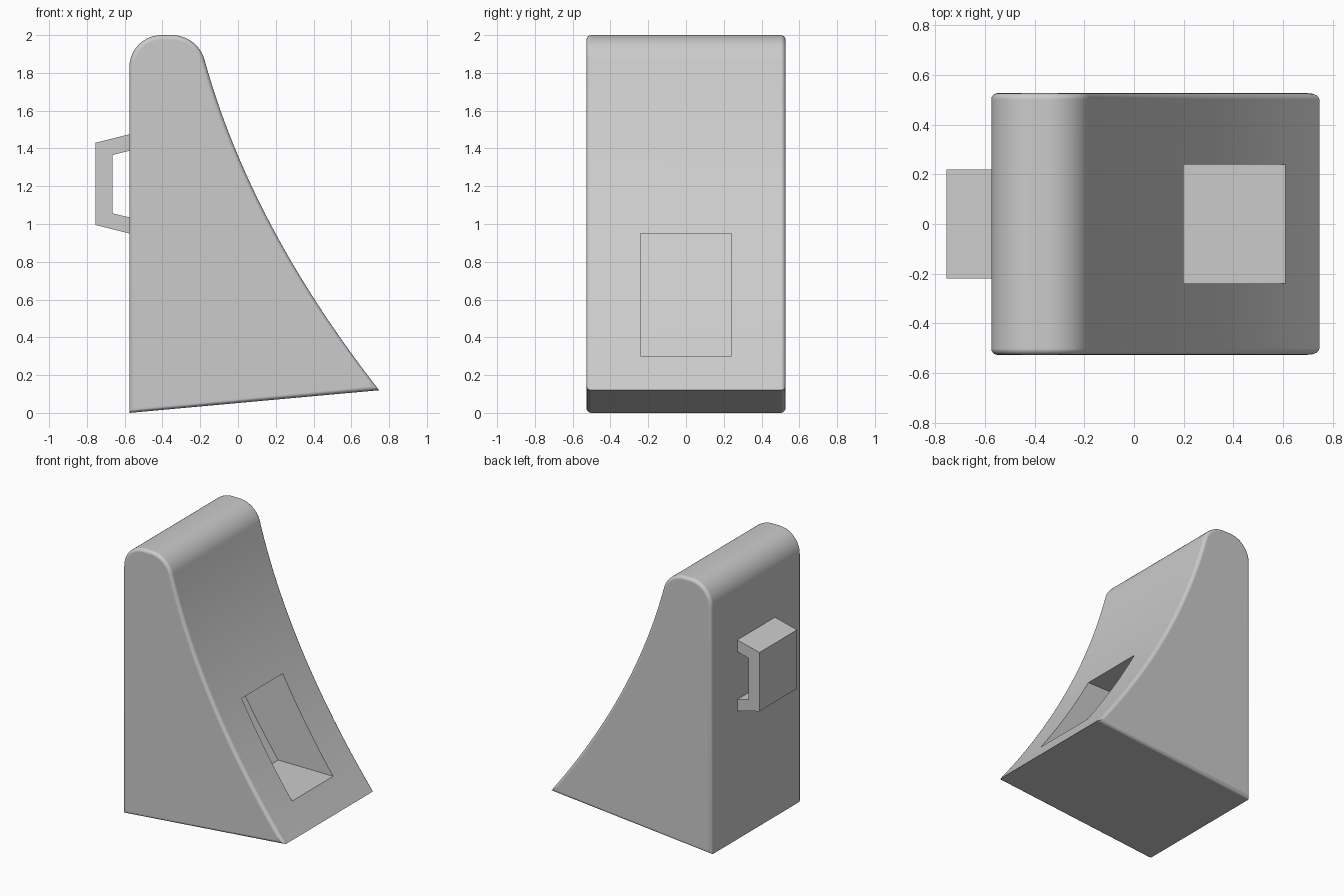
import bpy, bmesh
from math import cos, sin, radians

cube = bpy.data.objects.get("Cube")
if cube:
    bpy.data.objects.remove(cube, do_unlink=True)

grey = bpy.data.materials.new("plain grey")
grey.use_nodes = True
grey.diffuse_color = (0.6, 0.6, 0.6, 1)
grey.node_tree.nodes["Principled BSDF"].inputs["Base Color"].default_value = (0.6, 0.6, 0.6, 1)


def prism(name, profile, half_width, bevel=0):
    """Extrude an x-z profile along y, optionally rounding the rims of both ends."""
    bm = bmesh.new()
    face = bm.faces.new([bm.verts.new((x, -half_width, z)) for x, z in profile])
    moved = bmesh.ops.extrude_face_region(bm, geom=[face])["geom"]
    verts = [v for v in moved if isinstance(v, bmesh.types.BMVert)]
    bmesh.ops.translate(bm, verts=verts, vec=(0, 2 * half_width, 0))
    bmesh.ops.recalc_face_normals(bm, faces=bm.faces)
    if bevel:
        rims = [e for e in bm.edges if abs(e.verts[0].co.y - e.verts[1].co.y) < 1e-5]
        bmesh.ops.bevel(bm, geom=rims, offset=bevel, segments=4, profile=0.5,
                        affect='EDGES', clamp_overlap=True)
    mesh = bpy.data.meshes.new(name)
    bm.to_mesh(mesh)
    bm.free()
    mesh.materials.append(grey)
    obj = bpy.data.objects.new(name, mesh)
    bpy.context.collection.objects.link(obj)
    return obj


def arc(cx, cz, r, start, end, steps=14):
    angles = [radians(start + (end - start) * i / steps) for i in range(steps + 1)]
    return [(cx + r * cos(a), cz + r * sin(a)) for a in angles]


# Hollow curve of the sloping face, as x for a given height
TOP, TIP = (-0.177, 1.868), (0.747, 0.12)


def slope_x(z):
    t = (TOP[1] - z) / (TOP[1] - TIP[1])
    return TOP[0] + t * (TIP[0] - TOP[0]) - 0.44 * t * (1 - t)


def slope(z0, z1, steps, shift=0):
    heights = [z0 + (z1 - z0) * i / steps for i in range(steps + 1)]
    return [(slope_x(z) + shift, z) for z in heights]


# Wedge body with a rounded top
back = -0.575
outline = ([(back, 0)] + arc(back + 0.17, 1.83, 0.17, 180, 90)
           + arc(-0.35, 1.82, 0.18, 90, 15.5)[:-1] + slope(TOP[1], TIP[1], 32))
body = prism("wedge_body", outline, 0.527, bevel=0.025)

# Pocket sunk into the slope, its inner wall following the same curve
pocket = prism("pocket_cutter", slope(0.95, 0.3, 12, -0.45) + slope(0.3, 0.95, 12, 0.3), 0.24)
pocket.hide_render = True
cut = body.modifiers.new("pocket", 'BOOLEAN')
cut.operation = 'DIFFERENCE'
cut.solver = 'EXACT'
cut.object = pocket
bpy.ops.object.select_all(action='DESELECT')
body.select_set(True)
bpy.context.view_layer.objects.active = body
bpy.ops.object.modifier_apply(modifier=cut.name)
bpy.data.objects.remove(pocket, do_unlink=True)
bpy.ops.object.shade_smooth_by_angle(angle=radians(32))
body.modifiers.new("clean_shading", 'WEIGHTED_NORMAL').keep_sharp = True

# Grip on the upright face
inside = back + 0.01
prism("grip_handle", [(inside, 1.477), (back, 1.475), (-0.755, 1.43), (-0.755, 0.995),
                      (back, 0.95), (inside, 0.948), (inside, 1.033), (back, 1.035),
                      (-0.665, 1.057), (-0.665, 1.365), (back, 1.388), (inside, 1.39)], 0.22)
